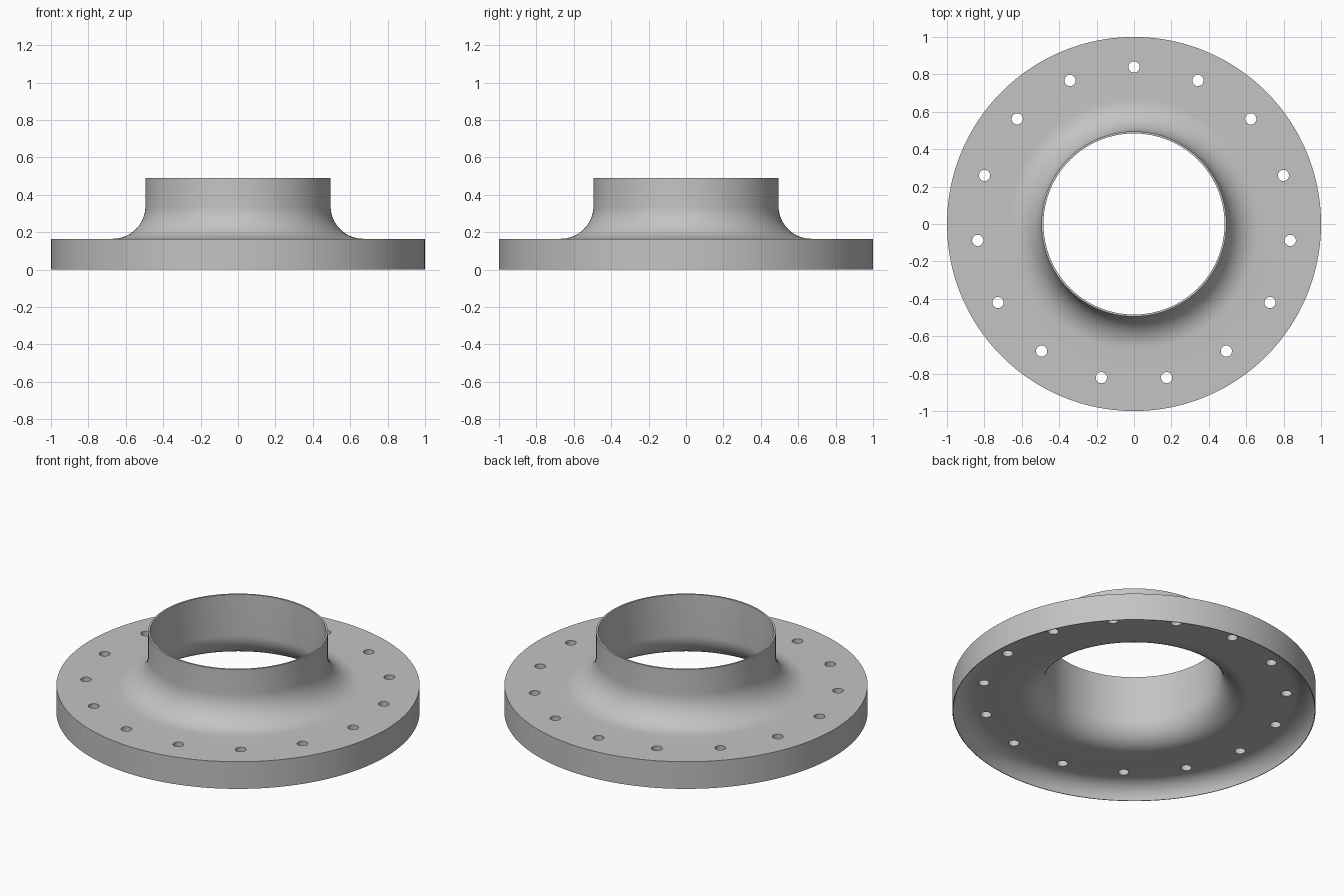
import bpy, bmesh, math

if "Cube" in bpy.data.objects:
    bpy.data.objects.remove(bpy.data.objects["Cube"])

SEGMENTS = 150
HOLES = 15


def arc(cx, cz, radius, start, end, steps):
    """Points of a circular arc in the (r, z) plane, angles in degrees."""
    pts = []
    for i in range(steps + 1):
        a = math.radians(start + (end - start) * i / steps)
        pts.append((cx + radius * math.cos(a), cz + radius * math.sin(a)))
    return pts


def finish(name, bm):
    bmesh.ops.recalc_face_normals(bm, faces=bm.faces)
    mesh = bpy.data.meshes.new(name)
    bm.to_mesh(mesh)
    bm.free()
    obj = bpy.data.objects.new(name, mesh)
    bpy.context.collection.objects.link(obj)
    return obj


# Closed cross-section: outer wall, top plate, neck fillet, tube, bore, hollow underside
profile = [(1.0, 0.0), (1.0, 0.165), (0.89, 0.165), (0.79, 0.165)]
profile += arc(0.67, 0.34, 0.175, 270, 180, 14)
profile += [(0.495, 0.49), (0.484, 0.49)]
profile += arc(0.634, 0.24, 0.15, 180, 270, 14)
profile += [(0.79, 0.09)]
profile += arc(0.88, -0.03, 0.12, 90, 14.48, 10)

# Revolve the cross-section into the flange
bm = bmesh.new()
rings = []
for s in range(SEGMENTS):
    a = 2 * math.pi * s / SEGMENTS
    rings.append([bm.verts.new((r * math.cos(a), r * math.sin(a), z)) for r, z in profile])
count = len(profile)
for s in range(SEGMENTS):
    here, there = rings[s], rings[(s + 1) % SEGMENTS]
    for i in range(count):
        j = (i + 1) % count
        bm.faces.new((here[i], there[i], there[j], here[j]))
flange = finish("flange", bm)

# Ring of bolt hole cutters
bm = bmesh.new()
for k in range(HOLES):
    a = math.pi / 2 + 2 * math.pi * k / HOLES
    new = bmesh.ops.create_cone(bm, cap_ends=True, segments=24, radius1=0.03, radius2=0.03, depth=0.3)
    bmesh.ops.translate(bm, verts=new["verts"],
                        vec=(0.84 * math.cos(a), 0.84 * math.sin(a), 0.13))
cutter = finish("bolt_hole_cutter", bm)
cutter.hide_render = True

# Drill the holes
cut = flange.modifiers.new("bolt_holes", "BOOLEAN")
cut.operation = "DIFFERENCE"
cut.solver = "EXACT"
cut.object = cutter
bpy.context.view_layer.objects.active = flange
flange.select_set(True)
bpy.ops.object.modifier_apply(modifier=cut.name)
bpy.data.objects.remove(cutter)

# Plain grey metal, smooth with crisp edges
grey = bpy.data.materials.new("grey_metal")
grey.diffuse_color = (0.55, 0.55, 0.55, 1.0)
grey.use_nodes = True
grey.node_tree.nodes["Principled BSDF"].inputs["Base Color"].default_value = grey.diffuse_color
flange.data.materials.clear()
flange.data.materials.append(grey)
bpy.ops.object.shade_smooth_by_angle(angle=math.radians(30))
